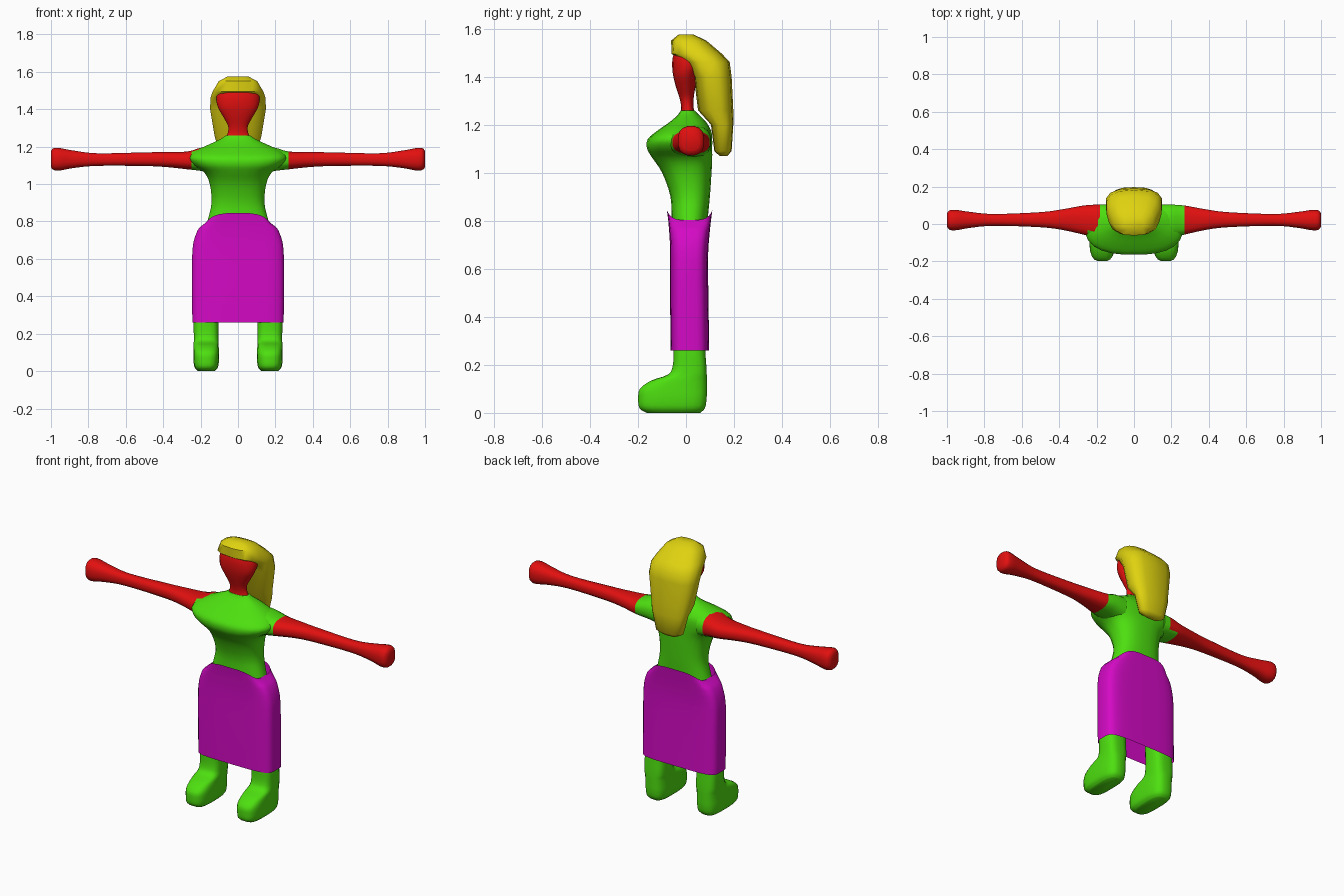
import bpy, bmesh, math
from mathutils import Vector


def material(name, rgb):
    m = bpy.data.materials.new(name)
    m.diffuse_color = (*rgb, 1)
    return m


RED = material("red skin", (0.76, 0.005, 0.005))
GREEN = material("green cloth", (0.075, 0.74, 0.005))
YELLOW = material("yellow hair", (0.74, 0.65, 0.005))
MAGENTA = material("magenta skirt", (0.66, 0.003, 0.56))


def smooth_rings(rings, steps):
    """Catmull-Rom interpolation between the key rings."""
    out = []
    for i in range(len(rings) - 1):
        p = [rings[max(0, min(len(rings) - 1, i + k))] for k in (-1, 0, 1, 2)]
        for s in range(steps):
            t = s / steps
            out.append([0.5 * (2 * b + (c - a) * t + (2 * a - 5 * b + 4 * c - d) * t * t
                               + (3 * b - a - 3 * c + d) * t ** 3)
                        for a, b, c, d in zip(*p)])
    return out + [list(rings[-1])]


def loft(name, rings, mats, axis="z", n=2.5, segs=24, steps=3, caps=True,
         rule=None, shift=None, angle=50):
    """Rings are (position, a0, a1, b0, b1); each is a superellipse in a, b."""
    bm = bmesh.new()
    loops = []
    for t, a0, a1, b0, b1 in smooth_rings(rings, steps):
        loop = []
        for k in range(segs):
            th = 2 * math.pi * (k + 0.5) / segs
            c, s = math.cos(th), math.sin(th)
            a = (a0 + a1) / 2 + (a1 - a0) / 2 * math.copysign(abs(c) ** (2 / n), c)
            b = (b0 + b1) / 2 + (b1 - b0) / 2 * math.copysign(abs(s) ** (2 / n), s)
            co = Vector((a, b, t) if axis == "z" else (t, a, b))
            loop.append(bm.verts.new(shift(co) if shift else co))
        loops.append(loop)
    for lo, hi in zip(loops, loops[1:]):
        for k in range(segs):
            j = (k + 1) % segs
            bm.faces.new((lo[k], lo[j], hi[j], hi[k]))
    if caps:
        bm.faces.new(loops[0][::-1])
        bm.faces.new(loops[-1])
    bmesh.ops.recalc_face_normals(bm, faces=bm.faces)
    if rule:
        for f in bm.faces:
            f.material_index = rule(f.calc_center_median())
    me = bpy.data.meshes.new(name)
    bm.to_mesh(me)
    bm.free()
    for m in mats:
        me.materials.append(m)
    ob = bpy.data.objects.new(name, me)
    bpy.context.collection.objects.link(ob)
    bpy.ops.object.select_all(action="DESELECT")
    ob.select_set(True)
    bpy.context.view_layer.objects.active = ob
    bpy.ops.object.shade_smooth_by_angle(angle=math.radians(angle))
    return ob


def sym(z, hx, y0, y1):
    return (z, -hx, hx, y0, y1)


# Torso, from hips to collar
loft("torso", [sym(0.70, 0.19, -0.05, 0.08), sym(0.80, 0.165, -0.06, 0.09),
               sym(0.90, 0.142, -0.065, 0.10), sym(1.00, 0.152, -0.10, 0.107),
               sym(1.06, 0.18, -0.14, 0.11), sym(1.10, 0.235, -0.163, 0.11),
               sym(1.14, 0.262, -0.16, 0.11), sym(1.175, 0.235, -0.12, 0.105),
               sym(1.21, 0.16, -0.07, 0.085), sym(1.24, 0.095, -0.035, 0.055),
               sym(1.26, 0.066, -0.022, 0.037)], [GREEN])

# Head and neck
loft("head", [sym(1.24, 0.072, -0.025, 0.04), sym(1.27, 0.056, -0.02, 0.032),
              sym(1.31, 0.053, -0.027, 0.032), sym(1.36, 0.08, -0.043, 0.04),
              sym(1.41, 0.108, -0.055, 0.05), sym(1.46, 0.117, -0.058, 0.08),
              sym(1.50, 0.105, -0.05, 0.08), sym(1.53, 0.07, -0.03, 0.05)], [RED], n=2.2)

# Long hair falling down the back
loft("hair", [sym(1.07, 0.045, 0.14, 0.172), sym(1.09, 0.085, 0.118, 0.19),
              sym(1.20, 0.112, 0.104, 0.197), sym(1.26, 0.128, 0.05, 0.197),
              sym(1.40, 0.152, 0.033, 0.19), sym(1.46, 0.150, -0.01, 0.182),
              sym(1.495, 0.138, -0.06, 0.15), sym(1.55, 0.105, -0.062, 0.085),
              sym(1.576, 0.055, -0.03, 0.03)], [YELLOW], n=2.7, segs=14, steps=1)

# Arms with sleeve edges (the left shoulder is bare further in)
ARM = [(0.14, -0.07, 0.105, 1.06, 1.20), (0.20, -0.075, 0.105, 1.07, 1.195),
       (0.27, -0.058, 0.100, 1.078, 1.175), (0.38, -0.033, 0.08, 1.09, 1.172),
       (0.50, -0.018, 0.064, 1.096, 1.17), (0.75, -0.01, 0.054, 1.097, 1.165),
       (0.88, -0.022, 0.066, 1.085, 1.18), (0.95, -0.034, 0.076, 1.072, 1.193),
       (0.985, -0.032, 0.074, 1.074, 1.193), (1.00, -0.015, 0.058, 1.09, 1.178)]


def sleeve(c):
    if c.x > 0:
        return 0 if c.x > 0.262 else 1
    return 0 if c.x < (-0.25 if c.y < -0.03 or c.z < 1.1 else -0.185) else 1


for side, name in ((1, "arm_right"), (-1, "arm_left")):
    loft(name, [(side * r[0], *r[1:]) for r in ARM], [RED, GREEN],
         axis="x", segs=16, steps=4, rule=sleeve)

# Legs with boots
LEG = [(0.005, 0.125, 0.215, -0.165, 0.06), (0.02, 0.107, 0.233, -0.195, 0.08),
       (0.06, 0.101, 0.239, -0.20, 0.087), (0.10, 0.101, 0.239, -0.193, 0.088),
       (0.135, 0.103, 0.238, -0.145, 0.088), (0.16, 0.104, 0.237, -0.075, 0.087),
       (0.20, 0.104, 0.237, -0.055, 0.085), (0.28, 0.104, 0.237, -0.053, 0.08),
       (0.50, 0.09, 0.225, -0.052, 0.075), (0.74, 0.03, 0.185, -0.05, 0.075)]
LEG[0] = (0.0, *LEG[0][1:])
for side, name in ((1, "leg_right"), (-1, "leg_left")):
    rings = [(z, *sorted((side * a, side * b)), c, d) for z, a, b, c, d in LEG]
    loft(name, rings, [GREEN], n=3.2, segs=20)


# Skirt, open below, with its waist dipping at the sides
def dip(co):
    if co.z > 0.75:
        co.z -= 0.045 * min(1, abs(co.x) / 0.17) ** 4 * (co.z - 0.75) / 0.09
    return co


loft("skirt", [sym(0.26, 0.245, -0.065, 0.097), sym(0.45, 0.246, -0.066, 0.094),
               sym(0.64, 0.245, -0.066, 0.092), sym(0.72, 0.23, -0.068, 0.096),
               sym(0.80, 0.198, -0.074, 0.104), sym(0.845, 0.165, -0.08, 0.11)],
     [MAGENTA], n=4.5, segs=28, steps=2, caps=False, shift=dip, angle=35)
